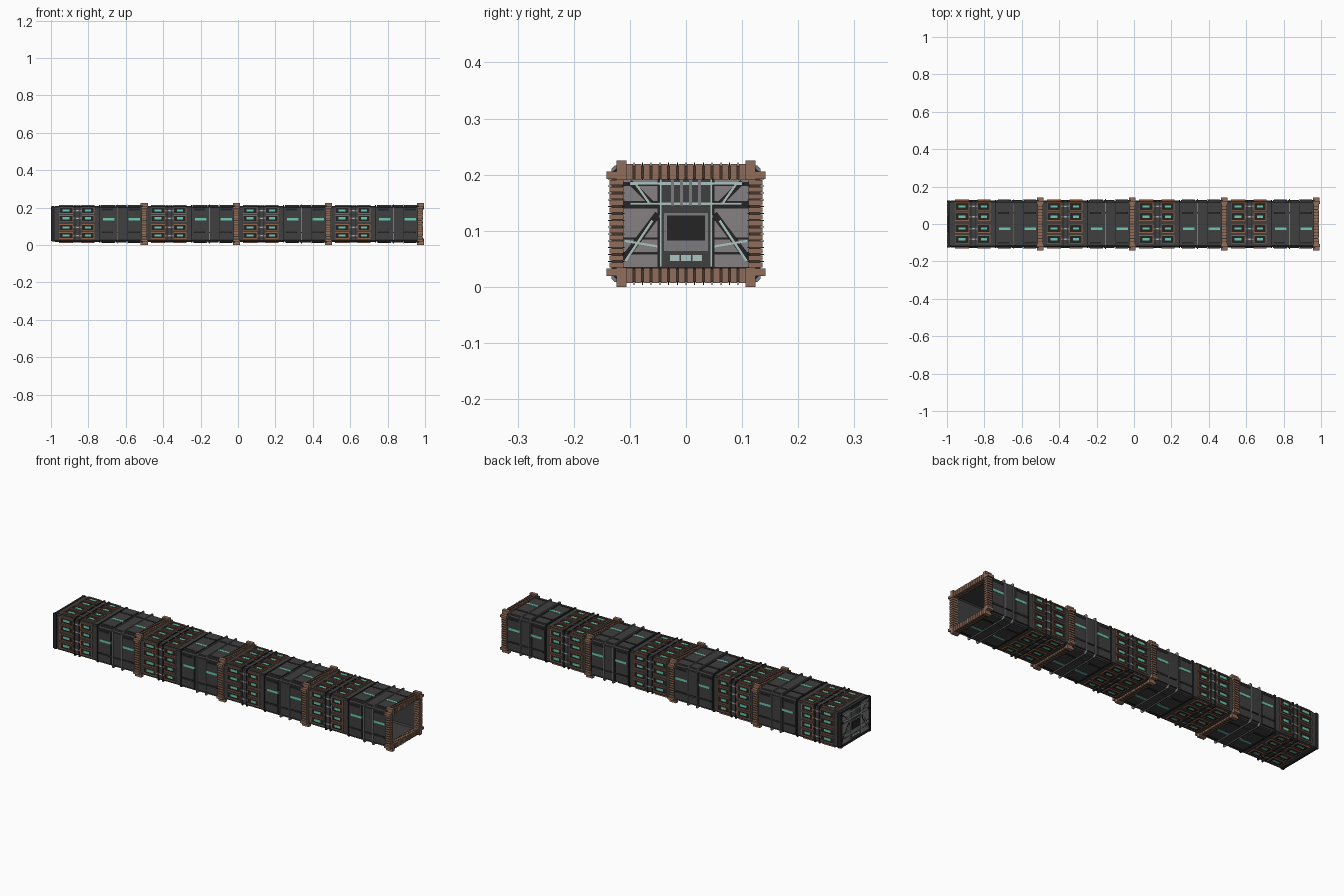
import bpy, bmesh, math
from mathutils import Matrix, Vector

if "Cube" in bpy.data.objects:
    bpy.data.objects.remove(bpy.data.objects["Cube"])

CZ, HW, HH = 0.1125, 0.122, 0.093      # tunnel centre height, half width, half height
START, PITCH = -0.99, 0.492            # first segment start and segment spacing

COL = {
    "dark": (0.05, 0.05, 0.052), "black": (0.018, 0.018, 0.019),
    "steel": (0.2, 0.2, 0.21), "copper": (0.30, 0.13, 0.07),
    "brown": (0.28, 0.155, 0.105), "umber": (0.06, 0.035, 0.025),
    "green": (0.15, 0.58, 0.43), "pale": (0.42, 0.55, 0.52),
    "mauve": (0.24, 0.215, 0.22),
}
mats = {}
for n, c in COL.items():
    mats[n] = bpy.data.materials.new(n)
    mats[n].diffuse_color = (*c, 1)

parts = {}


def bm_for(name, mat):
    if name not in parts:
        parts[name] = (bmesh.new(), mat)
    return parts[name][0]


def box(name, mat, lo, hi, xf=Matrix()):
    lo, hi = Vector(lo), Vector(hi)
    m = xf @ Matrix.Translation((lo + hi) / 2) @ Matrix.Diagonal((*(hi - lo), 1))
    bmesh.ops.create_cube(bm_for(name, mat), size=1, matrix=m)


def finish(xs, prefix=""):
    """Turn the collected parts into objects, one linked copy per x offset."""
    for name, (bm, mat) in parts.items():
        bmesh.ops.recalc_face_normals(bm, faces=bm.faces)
        me = bpy.data.meshes.new(name)
        bm.to_mesh(me)
        bm.free()
        me.materials.append(mats[mat])
        for i, x in enumerate(xs):
            ob = bpy.data.objects.new(f"{name}_{i + 1}" if len(xs) > 1 else name, me)
            ob.location = (x, 0, CZ)
            bpy.context.collection.objects.link(ob)
    parts.clear()


def tube(name, mat, x0, x1, w, h, ch, t):
    """Hollow rectangular tube with chamfered corners."""
    def ring(x, w, h):
        pts = [(w, h - ch), (w - ch, h), (ch - w, h), (-w, h - ch),
               (-w, ch - h), (ch - w, -h), (w - ch, -h), (w, ch - h)]
        return [bm.verts.new((x, y, z)) for y, z in pts]
    bm = bm_for(name, mat)
    rings = [ring(x0, w, h), ring(x1, w, h), ring(x1, w - t, h - t), ring(x0, w - t, h - t)]
    for a in range(4):
        A, B = rings[a], rings[(a + 1) % 4]
        for i in range(8):
            j = (i + 1) % 8
            bm.faces.new((A[i], A[j], B[j], B[i]))


# four walls: local (x, across, outward) mapped on to each side; v follows +z or +y
SIDES = []
for axis, sgn in (("y", -1), ("z", 1), ("y", 1), ("z", -1)):
    if axis == "y":
        m = Matrix(((1, 0, 0, 0), (0, 0, sgn, sgn * HW), (0, 1, 0, 0), (0, 0, 0, 1)))
        SIDES.append((m, HH, 1))
    else:
        m = Matrix(((1, 0, 0, 0), (0, 1, 0, 0), (0, 0, sgn, sgn * HH), (0, 0, 0, 1)))
        SIDES.append((m, HW, -1))

# ---- tunnel segment ----
tube("tunnel_skin", "dark", 0, PITCH, HW, HH, 0.006, 0.007)
for m, half, sg in SIDES:
    def put(name, mat, x0, x1, v0, v1, d0, d1):
        box(name, mat, (x0, v0, d0), (x1, v1, d1), m)

    # framed light panels in four rows and two columns
    put("panel_bed", "dark", 0.012, 0.247, -half * 0.96, half * 0.96, 0, 0.003)
    ph = half * 0.17
    for r in (0.77, 0.32, -0.2, -0.67):
        v = r * half
        for x0, x1 in ((0.034, 0.107), (0.155, 0.22)):
            put("panel_plate", "black", x0, x1, v - ph, v + ph, 0, 0.005)
            for s in (-1, 1):
                e = v + s * ph
                put("panel_frame", "copper", x0, x1, e - 0.002, e + 0.002, 0, 0.008)
            for x in (x0, x1):
                put("panel_frame", "copper", x - 0.002, x + 0.002, v - ph, v + ph, 0, 0.008)
            put("panel_light", "green", x0 + 0.017, x1 - 0.017, v - 0.006, v + 0.006, 0, 0.0065)
        # little connectors between the two columns
        put("connector", "steel", 0.109, 0.153, v - 0.004, v + 0.004, 0, 0.006)
        put("connector_cap", "pale", 0.126, 0.136, v - 0.003, v + 0.003, 0, 0.0075)

    # smooth armour plates split by lengthwise slots
    cuts = (-0.93, -0.5 * sg - 0.03, -0.5 * sg + 0.03, 0.93)
    for x0, x1 in ((0.256, 0.33), (0.336, 0.395), (0.401, 0.472)):
        put("armour_plate", "dark", x0, x1, cuts[0] * half, cuts[1] * half, 0, 0.007)
        put("armour_plate", "dark", x0, x1, cuts[2] * half, cuts[3] * half, 0, 0.007)
    for r in (-0.48, 0.82):
        for x0 in (0.262, 0.405):
            put("slot_bar", "black", x0, x0 + 0.06, sg * r * half - 0.005,
                sg * r * half + 0.005, 0, 0.0085)
    for x0 in (0.268, 0.402):
        put("light_strip", "green", x0, x0 + 0.065, sg * 0.025 - 0.006,
            sg * 0.025 + 0.006, 0, 0.0085)

# hoops running all round
for x in (0.118, 0.144):
    tube("panel_hoop", "black", x - 0.002, x + 0.002, HW + 0.007, HH + 0.007, 0.004, 0.008)
for x in (0.25, 0.476):
    tube("edge_hoop", "black", x - 0.003, x + 0.003, HW + 0.007, HH + 0.007, 0.006, 0.009)
for x in (0.345, 0.398):
    tube("hoop", "steel", x - 0.002, x + 0.002, HW + 0.011, HH + 0.011, 0.006, 0.012)
finish([START + PITCH * i for i in range(4)])

# ---- ribbed collars ----
for s in (-1, 1):
    def sbox(name, mat, x, y0, y1, z0, z1):
        box(name, mat, (-x, min(y0, y1), min(z0, z1)), (x, max(y0, y1), max(z0, z1)))

    sbox("collar_core", "umber", 0.011, -0.115, 0.115, s * 0.081, s * 0.103)
    sbox("collar_core", "umber", 0.011, s * 0.113, s * 0.133, -0.09, 0.09)
    for i in range(14):                       # flutes on the top and bottom bars
        y = (i - 6.5) * 0.0155
        sbox("collar_flute", "brown", 0.015, y - 0.006, y + 0.006, s * 0.079, s * 0.106)
        sbox("collar_fin", "umber", 0.013, y + 0.0068, y + 0.0087, s * 0.078, s * 0.109)
    for i in range(13):                       # flutes on the side bars
        z = (i - 6) * 0.0122
        sbox("collar_flute", "brown", 0.015, s * 0.111, s * 0.136, z - 0.0045, z + 0.0045)
        sbox("collar_fin", "umber", 0.013, s * 0.110, s * 0.139, z + 0.0052, z + 0.007)
    for t in (-1, 1):                         # stepped corner blocks
        sbox("collar_corner", "brown", 0.019, s * 0.106, s * 0.124, t * 0.078, t * 0.1125)
        sbox("collar_corner", "brown", 0.018, s * 0.108, s * 0.142, t * 0.080, t * 0.093)
finish([START + PITCH * (i + 1) - 0.003 for i in range(4)])


# ---- end wall, detailed on both faces ----
def wall(name, mat, y0, y1, z0, z1, d):
    """Box through the wall, z given from the ground."""
    box(name, mat, (-d, min(y0, y1), z0 - CZ), (d, max(y0, y1), z1 - CZ))


def strut(name, mat, a, b, w, d):
    a, b = Vector((0, a[0], a[1] - CZ)), Vector((0, b[0], b[1] - CZ))
    v = b - a
    m = Matrix.Translation((a + b) / 2) @ Matrix.Rotation(math.atan2(v.z, v.y), 4, "X")
    box(name, mat, (-d, -v.length / 2, -w / 2), (d, v.length / 2, w / 2), m)


wall("end_wall", "black", -0.125, 0.125, 0.018, 0.207, 0.005)
wall("door_surround", "dark", -0.045, 0.045, 0.035, 0.195, 0.0075)
wall("door_panel", "steel", -0.039, 0.039, 0.064, 0.132, 0.008)
wall("door", "black", -0.034, 0.034, 0.083, 0.127, 0.009)
for y in (-0.02, 0, 0.02):
    wall("sill_block", "pale", y - 0.0085, y + 0.0085, 0.046, 0.057, 0.009)
for y in (-0.024, -0.008, 0.008, 0.024):
    wall("door_conduit", "steel", y - 0.003, y + 0.003, 0.145, 0.192, 0.009)
for z in (0.148, 0.184):
    wall("cross_rail", "pale", -0.1, 0.1, z - 0.0025, z + 0.0025, 0.0085)
for s in (-1, 1):
    wall("end_post", "black", s * 0.116, s * 0.125, 0.02, 0.205, 0.01)
    wall("jamb", "pale", s * 0.0435, s * 0.0475, 0.035, 0.195, 0.009)
    for z0, z1 in ((0.035, 0.058), (0.062, 0.084), (0.088, 0.14), (0.153, 0.18), (0.187, 0.2)):
        wall("wall_panel", "mauve", s * 0.051, s * 0.112, z0, z1, 0.0065)
    strut("dark_brace", "black", (s * 0.05, 0.130), (s * 0.112, 0.048), 0.012, 0.008)
    strut("dark_brace", "black", (s * 0.062, 0.150), (s * 0.1, 0.187), 0.010, 0.008)
    strut("light_brace", "pale", (s * 0.06, 0.118), (s * 0.108, 0.046), 0.004, 0.009)
    strut("light_brace", "pale", (s * 0.066, 0.150), (s * 0.09, 0.184), 0.004, 0.009)
    strut("light_brace", "pale", (s * 0.05, 0.072), (s * 0.11, 0.082), 0.004, 0.009)
finish([-0.99])

for m in bpy.data.materials:
    if m.users and not m.is_grease_pencil:
        m.use_nodes = True
        m.node_tree.nodes["Principled BSDF"].inputs["Base Color"].default_value = m.diffuse_color
